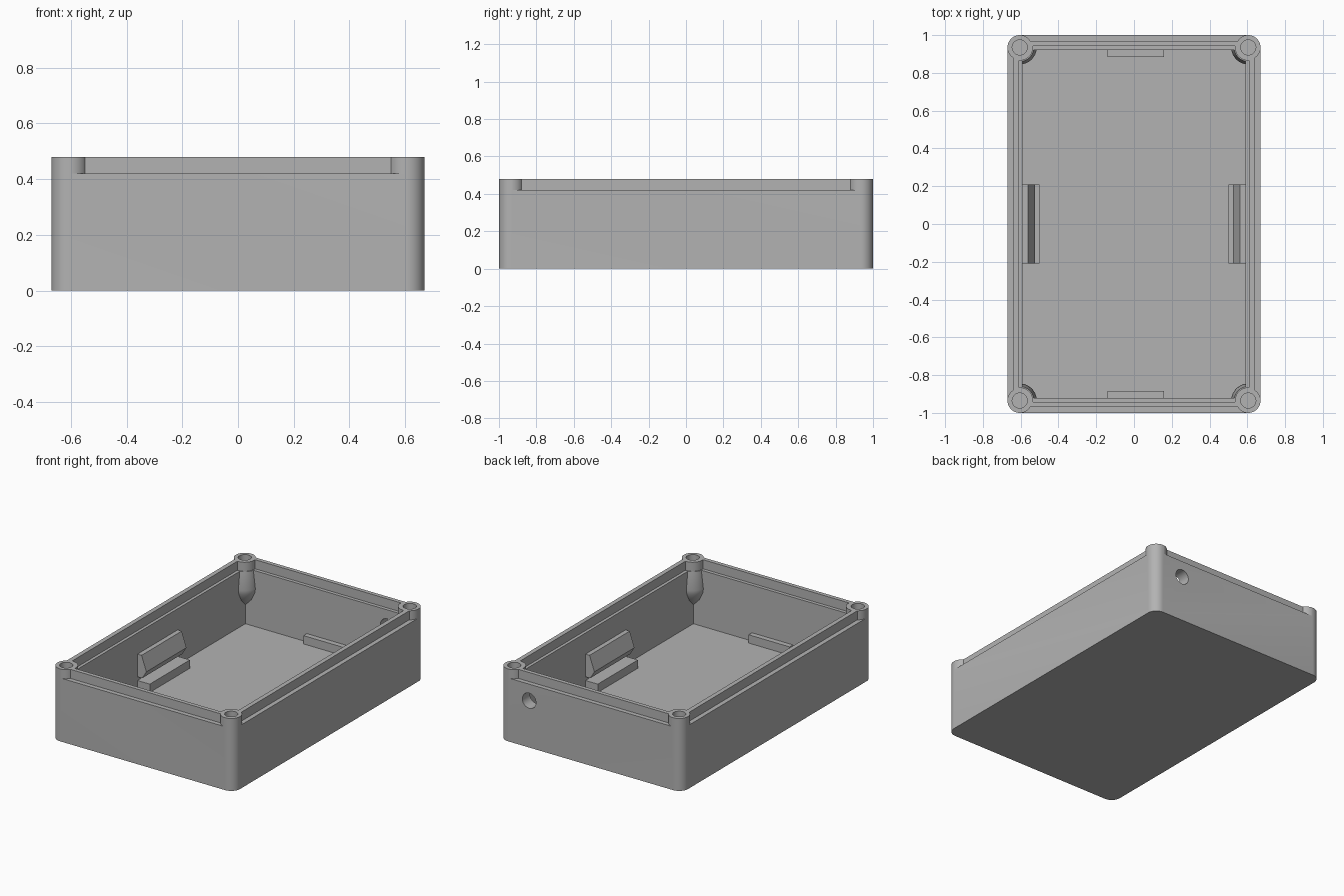
import bpy, bmesh, math
from mathutils import Matrix

if "Cube" in bpy.data.objects:
    bpy.data.objects.remove(bpy.data.objects["Cube"])

PX, PY = 0.605, 0.935          # screw post centres
CORNERS = [(sx * PX, sy * PY) for sx in (-1, 1) for sy in (-1, 1)]

grey = bpy.data.materials.new("grey plastic")
grey.diffuse_color = (0.45, 0.45, 0.45, 1)
grey.use_nodes = True
grey.node_tree.nodes["Principled BSDF"].inputs["Base Color"].default_value = grey.diffuse_color


def finish(name, bm):
    bmesh.ops.recalc_face_normals(bm, faces=bm.faces)
    me = bpy.data.meshes.new(name)
    bm.to_mesh(me)
    bm.free()
    ob = bpy.data.objects.new(name, me)
    bpy.context.collection.objects.link(ob)
    me.materials.append(grey)
    return ob


def prism(name, outline, a, b, axis='z'):
    """Extrude an outline along z, or an (x, z) outline along y."""
    bm = bmesh.new()
    put = (lambda p, t: (p[0], p[1], t)) if axis == 'z' else (lambda p, t: (p[0], t, p[1]))
    lo = [bm.verts.new(put(p, a)) for p in outline]
    hi = [bm.verts.new(put(p, b)) for p in outline]
    bm.faces.new(lo)
    bm.faces.new(hi)
    n = len(outline)
    for i in range(n):
        j = (i + 1) % n
        bm.faces.new((lo[i], lo[j], hi[j], hi[i]))
    return finish(name, bm)


def box(name, x0, x1, y0, y1, z0, z1):
    return prism(name, [(x0, y0), (x1, y0), (x1, y1), (x0, y1)], z0, z1)


def lathe(name, x, y, profile, n=48):
    """Closed stack of circles from (radius, z) pairs."""
    bm = bmesh.new()
    rings = [[bm.verts.new((x + r * math.cos(2 * math.pi * i / n),
                            y + r * math.sin(2 * math.pi * i / n), z)) for i in range(n)]
             for r, z in profile]
    bm.faces.new(rings[0])
    bm.faces.new(rings[-1])
    for p, q in zip(rings, rings[1:]):
        for i in range(n):
            j = (i + 1) % n
            bm.faces.new((p[i], p[j], q[j], q[i]))
    return finish(name, bm)


def cut(target, tool):
    mod = target.modifiers.new("cut", 'BOOLEAN')
    mod.operation = 'DIFFERENCE'
    mod.solver = 'EXACT'
    mod.object = tool
    bpy.context.view_layer.objects.active = target
    bpy.ops.object.modifier_apply(modifier=mod.name)
    bpy.data.objects.remove(tool)


# Case body: rounded rectangle block
R = 0.065
outline = []
for cx, cy, start in ((PX, PY, 0), (-PX, PY, 90), (-PX, -PY, 180), (PX, -PY, 270)):
    for k in range(13):
        t = math.radians(start + 7.5 * k)
        outline.append((cx + R * math.cos(t), cy + R * math.sin(t)))
case = prism("case", outline, 0, 0.48)

# Outer step around the lip, leaving the posts standing
step = box("step_cutter", -0.8, 0.8, -1.2, 1.2, 0.42, 0.6)
cut(step, box("lip_keep", -0.64, 0.64, -0.97, 0.97, 0.3, 0.7))
for x, y in CORNERS:
    cut(step, lathe("post_keep", x, y, [(0.0655, 0.3), (0.0655, 0.7)]))
cut(case, step)

# Main cavity, flowing around the tapered screw posts
cavity = box("cavity_cutter", -0.59, 0.59, -0.92, 0.92, 0.05, 0.44)
for x, y in CORNERS:
    cut(cavity, lathe("post_keep", x, y, [(0.015, 0.17), (0.06, 0.22), (0.085, 0.27),
                                          (0.09, 0.30), (0.075, 0.42), (0.075, 0.5)]))
cut(case, cavity)

# Wider recess inside the lip
recess = box("recess_cutter", -0.61, 0.61, -0.943, 0.943, 0.42, 0.6)
for x, y in CORNERS:
    cut(recess, lathe("post_keep", x, y, [(0.07, 0.3), (0.07, 0.7)]))
cut(case, recess)

# Screw holes
for x, y in CORNERS:
    cut(case, lathe("screw_hole", x, y, [(0.04, 0.26), (0.04, 0.6)], 32))

# Cable hole through the back wall
hole = lathe("cable_hole", 0, 0, [(0.05, -0.08), (0.05, 0.08)])
hole.data.transform(Matrix.Translation((0.45, 0.97, 0.31)) @ Matrix.Rotation(math.pi / 2, 4, 'X'))
cut(case, hole)

bpy.ops.object.select_all(action='DESELECT')
case.select_set(True)
bpy.context.view_layer.objects.active = case
bpy.ops.object.shade_smooth_by_angle(angle=math.radians(25))

# Board clips and rails on the long walls, rests on the short walls
for s, side in ((-1, "left"), (1, "right")):
    clip = [(0.6, 0.28), (0.56, 0.28), (0.525, 0.18), (0.555, 0.13), (0.6, 0.13)]
    prism(side + "_clip", [(s * x, z) for x, z in clip], -0.21, 0.21, 'y')
    xs = sorted((s * 0.5, s * 0.6))
    box(side + "_rail", xs[0], xs[1], -0.21, 0.21, 0.04, 0.105)
for s, end in ((-1, "front"), (1, "back")):
    ys = sorted((s * 0.885, s * 0.93))
    box(end + "_rest", -0.14, 0.16, ys[0], ys[1], 0.04, 0.105)
